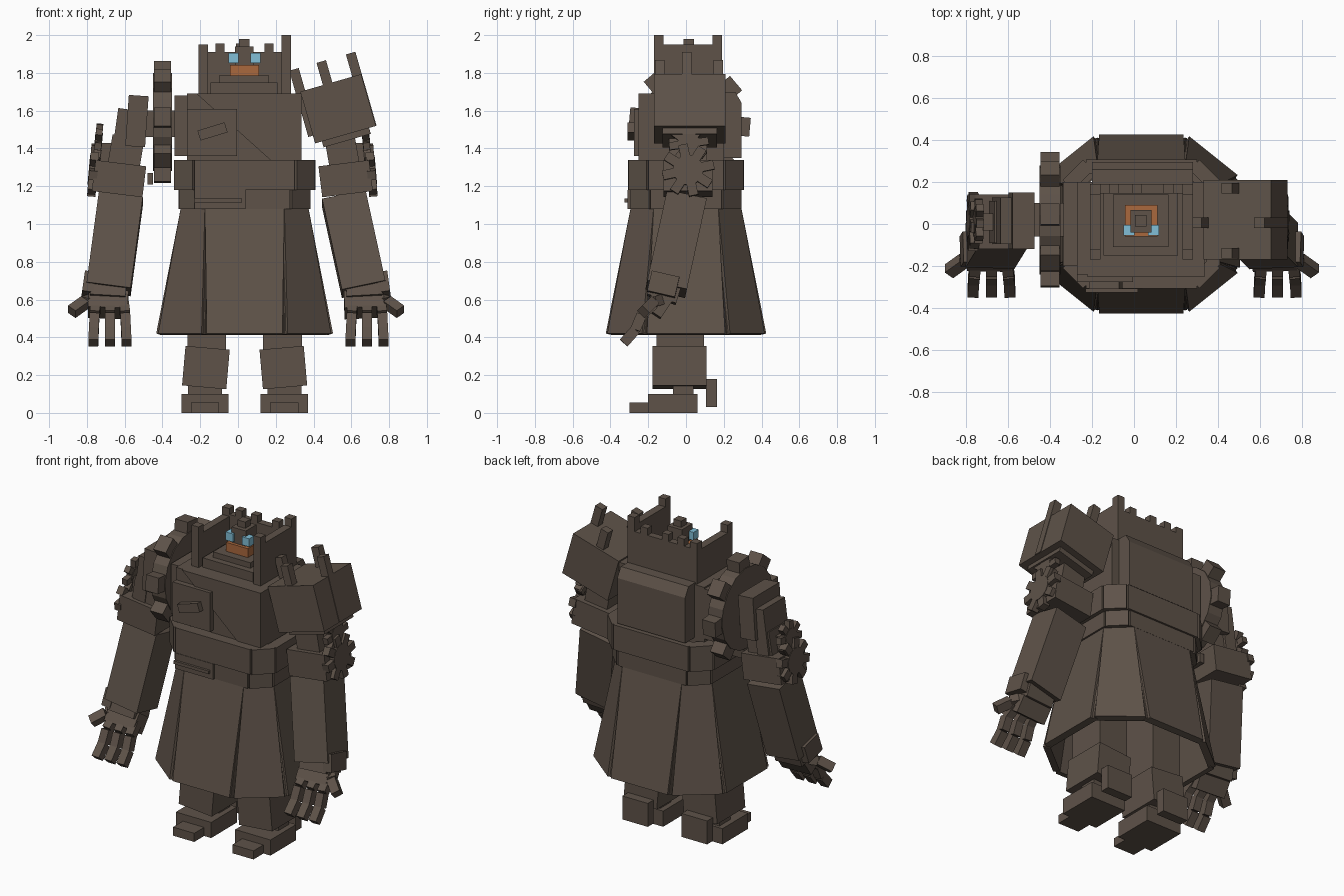
import bpy, bmesh, math
from mathutils import Matrix, Vector

cube = bpy.data.objects.get("Cube")
if cube:
    bpy.data.objects.remove(cube, do_unlink=True)


def material(name, rgb):
    m = bpy.data.materials.new(name)
    m.use_nodes = True
    m.diffuse_color = (*rgb, 1)
    m.node_tree.nodes["Principled BSDF"].inputs["Base Color"].default_value = (*rgb, 1)
    return m


BROWN = material("dark brown", (0.112, 0.085, 0.066))
ORANGE = material("copper orange", (0.40, 0.14, 0.048))
BLUE = material("light blue", (0.22, 0.52, 0.68))
CX = 0.035  # body centre line


def finish(name, bm, mat=BROWN):
    bmesh.ops.recalc_face_normals(bm, faces=bm.faces)
    me = bpy.data.meshes.new(name)
    bm.to_mesh(me)
    bm.free()
    me.materials.append(mat)
    ob = bpy.data.objects.new(name, me)
    bpy.context.collection.objects.link(ob)
    return ob


def block(name, centre, size, frame=Matrix(), mat=BROWN, tilt=0, lean=0):
    """Box placed in a frame; tilt turns it in the front plane, lean in the side plane."""
    bm = bmesh.new()
    m = (frame @ Matrix.Translation(centre) @ Matrix.Rotation(math.radians(-tilt), 4, 'Y')
         @ Matrix.Rotation(math.radians(lean), 4, 'X') @ Matrix.Diagonal((*size, 1)))
    bmesh.ops.create_cube(bm, size=1, matrix=m)
    return finish(name, bm, mat)


def span(name, x, y, z, mat=BROWN):
    """Box given by its limits on each axis."""
    return block(name, [(a + b) / 2 for a, b in (x, y, z)], [b - a for a, b in (x, y, z)], mat=mat)


def link(name, p, q, width, depth):
    """Box running from p to q."""
    p, q = Vector(p), Vector(q)
    z = (q - p).normalized()
    y = z.cross(Vector((1, 0, 0))).normalized()
    m = Matrix((y.cross(z), y, z)).transposed().to_4x4()
    m.translation = (p + q) / 2
    return block(name, (0, 0, 0), (width, depth, (q - p).length), m)


def prism(name, pts, to3d, a, b):
    """Flat outline extruded between levels a and b."""
    bm = bmesh.new()
    lo = [bm.verts.new(to3d(u, v, a)) for u, v in pts]
    hi = [bm.verts.new(to3d(u, v, b)) for u, v in pts]
    bm.faces.new(lo)
    bm.faces.new(hi)
    for i in range(len(pts)):
        j = (i + 1) % len(pts)
        bm.faces.new((lo[i], lo[j], hi[j], hi[i]))
    return finish(name, bm)


def gear(name, centre, r_in, r_out, thick, tooth, tilt=0, phase=0):
    """Hub disc with eight square teeth, facing sideways."""
    frame = (Matrix.Translation(centre) @ Matrix.Rotation(math.radians(-tilt), 4, 'Y')
             @ Matrix.Rotation(math.radians(phase), 4, 'X'))
    pts = [(r_in * math.cos(math.tau * i / 16), r_in * math.sin(math.tau * i / 16)) for i in range(16)]
    prism(name, pts, lambda u, v, w: frame @ Vector((w, u, v)), -thick / 2, thick / 2)
    for i in range(8):
        turn = frame @ Matrix.Rotation(math.tau * i / 8, 4, 'X')
        block(f"{name}_tooth_{i}", (0, 0, (r_in * 0.8 + r_out) / 2),
              (thick * 0.9, tooth, r_out - r_in * 0.8), turn)


def octagon(hx, hy, cx, cy, z):
    """Chamfered rectangle, corners cut by cx and cy."""
    q = [(hx, hy - cy), (hx - cx, hy)]
    pts = q + [(-x, y) for x, y in q[::-1]] + [(-x, -y) for x, y in q] + [(x, -y) for x, y in q[::-1]]
    return [Vector((x + CX, y, z)) for x, y in pts]


def ring(name, low, high, thick, trim_low, trim_high):
    """Open eight sided tube of separate solid panels over an inner shell."""
    def tube(part, inset, wall, trim):
        bm = bmesh.new()
        for i in range(8):
            j = (i + 1) % 8
            a, b, c, d = low[i], low[j], high[j], high[i]
            vs = [a.lerp(b, trim[0]), b.lerp(a, trim[0]), c.lerp(d, trim[1]), d.lerp(c, trim[1])]
            n = (b - a).cross(d - a).normalized()
            bv = [bm.verts.new(v - n * inset) for v in vs]
            fv = [bm.verts.new(v - n * (inset + wall)) for v in vs]
            bm.faces.new(bv)
            bm.faces.new(fv[::-1])
            for k in range(4):
                bm.faces.new((bv[k], fv[k], fv[(k + 1) % 4], bv[(k + 1) % 4]))
        finish(part, bm)
    tube(name + "_panels", 0.0, thick, (trim_low, trim_high))
    tube(name + "_lining", thick * 0.7, thick, (0, 0))


# Coat skirt and two tier belt
ring("coat_skirt", octagon(0.468, 0.425, 0.25, 0.2, 0.42), octagon(0.335, 0.29, 0.125, 0.12, 1.10), 0.025, 0.04, 0.0)
ring("upper_belt", octagon(0.375, 0.307, 0.10, 0.10, 1.18), octagon(0.375, 0.307, 0.10, 0.10, 1.34), 0.04, 0.02, 0.02)
ring("lower_belt", octagon(0.35, 0.295, 0.10, 0.10, 1.08), octagon(0.35, 0.295, 0.10, 0.10, 1.18), 0.04, 0.02, 0.02)
span("belt_buckle", (-0.23, 0.04), (-0.31, -0.24), (1.08, 1.18))
span("buckle_bar", (-0.23, 0.02), (-0.325, -0.30), (1.115, 1.135))
span("waist_core", (-0.24, 0.31), (-0.22, 0.2), (1.09, 1.32))

# Torso with its plates
span("torso", (-0.27, 0.336), (-0.24, 0.20), (1.3, 1.69))
prism("back_plate", [(0.19, 1.35), (0.295, 1.35), (0.295, 1.64), (0.26, 1.7), (0.19, 1.7)],
      lambda u, v, w: (w, u, v), -0.20, 0.28)
span("right_shoulder_mount", (-0.335, -0.22), (-0.2, 0.2), (1.36, 1.68))
span("chest_plate", (-0.27, -0.005), (-0.275, -0.23), (1.36, 1.61))
block("chest_handle", (-0.135, -0.29, 1.49), (0.15, 0.04, 0.055), tilt=17)
prism("coat_lapel", [(-0.22, 1.69), (0.336, 1.69), (0.336, 1.34), (0.17, 1.34)],
      lambda u, v, w: (u, w, v), -0.252, -0.235)

# Neck steps, head, jaw band and eyes
span("neck_base", (-0.145, 0.21), (-0.15, 0.17), (1.66, 1.75))
span("neck_step", (-0.10, 0.165), (-0.11, 0.14), (1.74, 1.785))
span("jaw_band", (-0.042, 0.112), (-0.06, 0.09), (1.785, 1.842), ORANGE)
span("head", (-0.017, 0.083), (-0.04, 0.067), (1.83, 1.94))
span("head_knob", (0.005, 0.06), (-0.012, 0.042), (1.94, 1.98))
for side, x in (("right", -0.05), ("left", 0.066)):
    span(side + "_eye", (x, x + 0.052), (-0.055, -0.005), (1.853, 1.905), BLUE)

# Battlement collar around the head
span("collar_back", (-0.21, 0.28), (0.145, 0.19), (1.66, 1.91))
for i, x in enumerate((-0.12, -0.01, 0.14)):
    span(f"collar_merlon_{i}", (x, x + 0.048), (0.145, 0.19), (1.9, 1.955))
for side, x, top in (("right", -0.21, 1.95), ("left", 0.23, 2.0)):
    span(side + "_collar_wall", (x, x + 0.05), (-0.17, 0.19), (1.66, top - 0.05))
    for end, y in (("front", -0.17), ("back", 0.14)):
        span(f"{side}_collar_{end}_post", (x, x + 0.05), (y, y + 0.05), (1.85, top))

# Left shoulder pad with posts
pad = Matrix.Translation((0.53, 0.02, 1.61)) @ Matrix.Rotation(math.radians(-16), 4, 'Y')
block("left_shoulder_pad", (0, 0, 0), (0.335, 0.38, 0.285), pad)
block("left_pad_underside", (0.0, 0, -0.14), (0.26, 0.29, 0.07), pad)
for i, (x, y, z0) in enumerate(((-0.167, 0, -0.1), (-0.017, -0.145, 0.1), (-0.017, 0.165, 0), (0.145, 0, -0.14))):
    block(f"left_pad_post_{i}", (x, y - 0.015, (z0 + 0.265) / 2), (0.052, 0.05, 0.265 - z0), pad)
link("left_upper_arm", (0.53, 0.01, 1.5), (0.575, 0.01, 1.25), 0.16, 0.2)

# Right shoulder gear and layered upper arm
gear("right_shoulder_gear", (-0.40, 0.02, 1.54), 0.26, 0.32, 0.10, 0.10, phase=-5)
span("right_shoulder_axle", (-0.50, -0.3), (-0.06, 0.10), (1.46, 1.6))
block("right_upper_arm_inner", (-0.535, 0.015, 1.545), (0.105, 0.27, 0.27), tilt=-4)
block("right_upper_arm_outer", (-0.615, 0.015, 1.46), (0.08, 0.22, 0.30), tilt=-8)
link("right_upper_arm", (-0.58, 0.01, 1.46), (-0.62, 0.01, 1.22), 0.17, 0.2)
span("right_elbow_axle", (-0.48, -0.45), (-0.03, 0.06), (1.21, 1.27))

# Elbows, paired arm gears, forearms and hands
for side, s, top, low, hand in (("left", 1, 0.56, 0.665, 0.67), ("right", -1, 0.62, 0.685, 0.665)):
    block(side + "_elbow", (s * (top + 0.01), 0.01, 1.24), (0.27, 0.26, 0.165), tilt=s * 7)
    gear(side + "_elbow_gear", (s * (top + 0.145), 0.012, 1.285), 0.08, 0.138, 0.05, 0.05, tilt=s * 5, phase=12)
    gear(side + "_upper_gear", (s * (top + 0.12), 0.015, 1.425), 0.06, 0.105, 0.04, 0.04, tilt=s * 5, phase=8)
    block(side + "_gear_axle", (s * (top + 0.07), 0.01, 1.36), (0.10, 0.08, 0.14))
    link(side + "_forearm", (s * top, 0.0, 1.135), (s * low, -0.105, 0.655), 0.235, 0.215)
    block(side + "_wrist_knob", (s * (low + 0.105), -0.12, 0.68), (0.06, 0.15, 0.11), tilt=s * 8, lean=-13)
    link(side + "_wrist", (s * low, -0.105, 0.68), (s * (low + 0.005), -0.13, 0.60), 0.19, 0.16)
    link(side + "_palm", (s * low, -0.12, 0.62), (s * (low + 0.005), -0.18, 0.53), 0.21, 0.11)
    for f in range(3):
        x = hand - 0.06 + 0.073 * f
        path = [(x, -0.17, 0.575), (x + 0.008 * (f - 1), -0.235, 0.52),
                (x + 0.012 * (f - 1), -0.268, 0.44), (x + 0.015 * (f - 1), -0.33, 0.37)]
        for k in range(3):
            p, q = [(s * a, b, c) for a, b, c in path[k:k + 2]]
            link(f"{side}_finger_{f}_{k}", p, q, 0.052, 0.055)
    thumb = [(low + 0.075, -0.13, 0.60), (low + 0.125, -0.175, 0.585), (low + 0.195, -0.225, 0.535)]
    for k in range(2):
        p, q = [(s * a, b, c) for a, b, c in thumb[k:k + 2]]
        link(f"{side}_thumb_{k}", p, q, 0.055, 0.055)

# Legs and feet
for side, s in (("left", 1), ("right", -1)):
    x = CX + s * 0.21
    block(side + "_thigh", (x - s * 0.01, -0.03, 0.62), (0.205, 0.25, 0.62))
    block(side + "_shin", (x - s * 0.005, -0.035, 0.24), (0.235, 0.285, 0.21), tilt=s * 5)
    span(side + "_ankle", (x - 0.09, x + 0.09), (-0.07, 0.04), (0.08, 0.16))
    span(side + "_foot", (x - 0.125, x + 0.125), (-0.2, 0.06), (0, 0.1))
    span(side + "_toe", (x - 0.075, x + 0.075), (-0.3, -0.19), (0, 0.055))
    span(side + "_heel_plate", (x - 0.09, x + 0.09), (0.105, 0.165), (0.03, 0.18))
